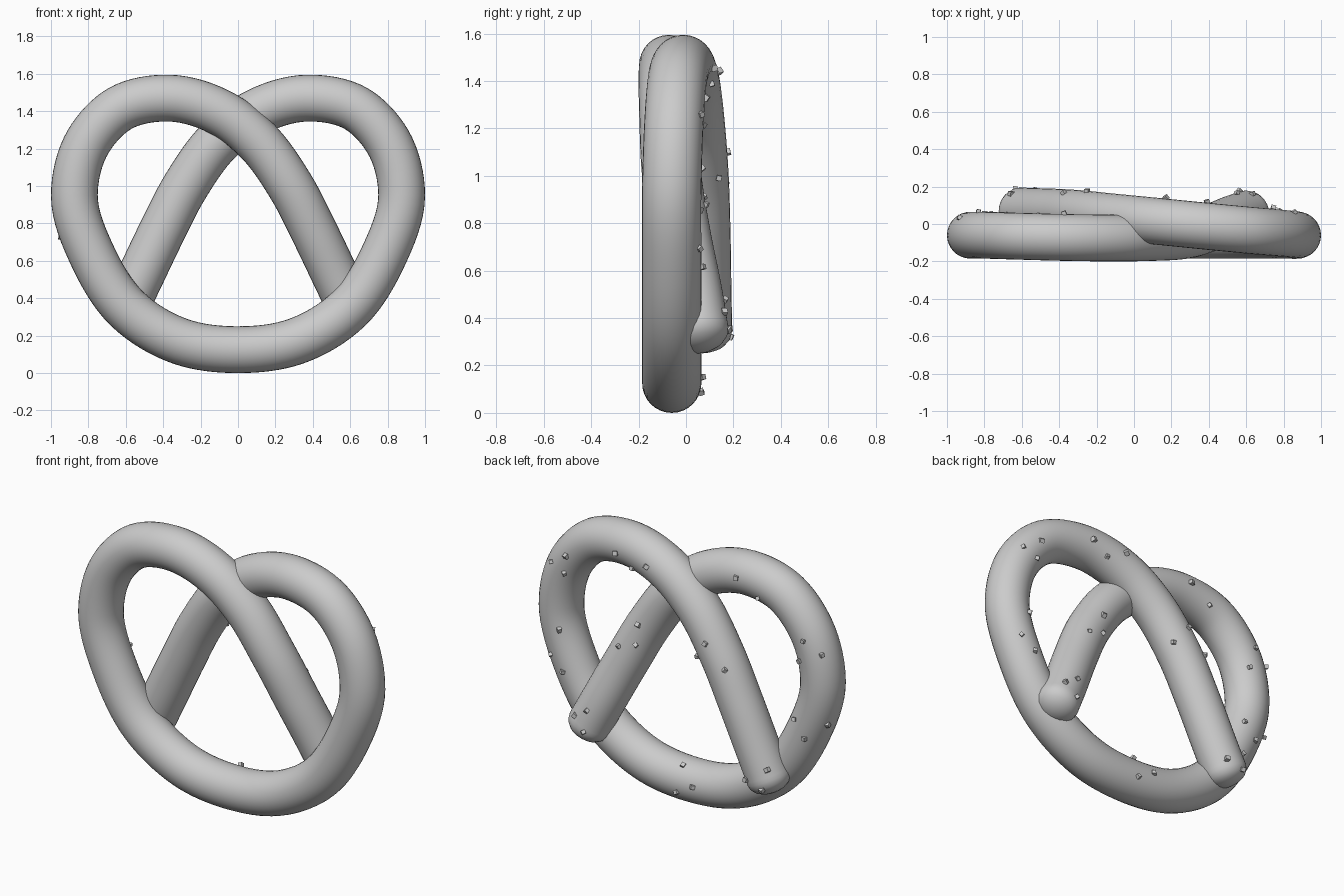
import bpy, bmesh, math, random
from mathutils import Vector, Euler, Matrix
from mathutils.bvhtree import BVHTree

if "Cube" in bpy.data.objects:
    bpy.data.objects.remove(bpy.data.objects["Cube"])

random.seed(4)
R = 0.125

# One arm of the twist: x, z, depth on the right-hand arm, depth on the left-hand arm
ARM = [(0, .125, -.06, -.06), (.31, .17, -.06, -.06), (.595, .345, -.06, -.06),
       (.775, .62, -.06, -.06), (.875, .95, -.06, -.06), (.80, 1.24, -.05, -.06),
       (.63, 1.415, -.035, -.065), (.37, 1.47, -.01, -.072), (.07, 1.38, .02, -.075),
       (-.105, 1.24, .037, -.072), (-.28, 1.0, .055, -.06), (-.41, .75, .063, -.02),
       (-.53, .5, .067, .03), (-.605, .345, .07, .055)]
right = [Vector((x, yr, z)) for x, z, yr, yl in ARM]
left = [Vector((-x, yl, z)) for x, z, yr, yl in ARM]
pts = left[:0:-1] + right


def spline(p, n):
    """Smooth curve through the points, spaced by chord length."""
    p = [2 * p[0] - p[1]] + p + [2 * p[-1] - p[-2]]
    out = []
    for a, b, c, d in zip(p, p[1:], p[2:], p[3:]):
        l0, l1, l2 = (b - a).length, (c - b).length, (d - c).length
        m1 = ((b - a) / l0 * l1 + (c - b) / l1 * l0) / (l0 + l1) * l1
        m2 = ((c - b) / l1 * l2 + (d - c) / l2 * l1) / (l1 + l2) * l1
        for i in range(n):
            t = i / n
            out.append((2*t**3 - 3*t*t + 1) * b + (t**3 - 2*t*t + t) * m1
                       + (3*t*t - 2*t**3) * c + (t**3 - t*t) * m2)
    return out + [p[-2]]


def make(name, bm):
    me = bpy.data.meshes.new(name)
    bm.to_mesh(me)
    ob = bpy.data.objects.new(name, me)
    bpy.context.collection.objects.link(ob)
    return ob


# Dough rope: round tube with softly rounded ends
path = spline(pts, 8)
tang = [(path[min(i + 1, len(path) - 1)] - path[max(i - 1, 0)]).normalized()
        for i in range(len(path))]
rings = [(p, t, R) for p, t in zip(path, tang)]
CAP = [(math.sin(a), math.cos(a)) for a in (math.radians(d) for d in (20, 40, 60, 75, 86))]
start = [(path[0] - tang[0] * .085 * s, tang[0], R * c) for s, c in reversed(CAP)]
end = [(path[-1] + tang[-1] * .085 * s, tang[-1], R * c) for s, c in CAP]
bm = bmesh.new()
SEG = 32
loops = []
for p, t, r in start + rings + end:
    u = t.cross(Vector((0, 1, 0))).normalized()
    v = u.cross(t)
    loops.append([bm.verts.new(p + r * (u * math.cos(2 * math.pi * k / SEG)
                                        + v * math.sin(2 * math.pi * k / SEG)))
                  for k in range(SEG)])
for a, b in zip(loops, loops[1:]):
    for k in range(SEG):
        j = (k + 1) % SEG
        bm.faces.new((a[k], a[j], b[j], b[k]))
bm.faces.new(loops[0])
bm.faces.new(loops[-1])
bmesh.ops.recalc_face_normals(bm, faces=bm.faces)
for f in bm.faces:
    f.smooth = True
make("dough_rope", bm)
tree = BVHTree.FromBMesh(bm)
bm.free()

# Salt grains: small cubes dropped onto the back surface at these x, z spots
SALT = [(.857, 1.258), (.744, 1.33), (.765, 1.217), (.39, 1.456), (.285, 1.39), (.17, 1.44),
        (.81, .856), (.864, .694), (.778, .616), (.275, 1.033), (.287, .912), (.392, .878),
        (.632, .425), (.55, .477), (.565, .35), (-.25, 1.1), (-.175, .993), (-.375, .971),
        (-.655, .44), (-.53, .356), (-.634, .324), (-.374, 1.487), (-.513, 1.4),
        (-.83, 1.23), (-.93, 1.16), (-.80, 1.1), (-.765, .735), (-.943, .73),
        (-.832, .64), (.013, .23), (.02, .09), (-.09, .15)]
bm = bmesh.new()
for x, z in SALT:
    hit, normal, _, _ = tree.ray_cast(Vector((x, 2, z)), Vector((0, -1, 0)))
    if hit is None:
        continue
    rot = Euler([random.uniform(0, 1.5) for _ in range(3)]).to_matrix().to_4x4()
    bmesh.ops.create_cube(bm, size=random.uniform(.02, .026),
                          matrix=Matrix.Translation(hit + normal * .005) @ rot)
make("salt_grains", bm)
bm.free()
